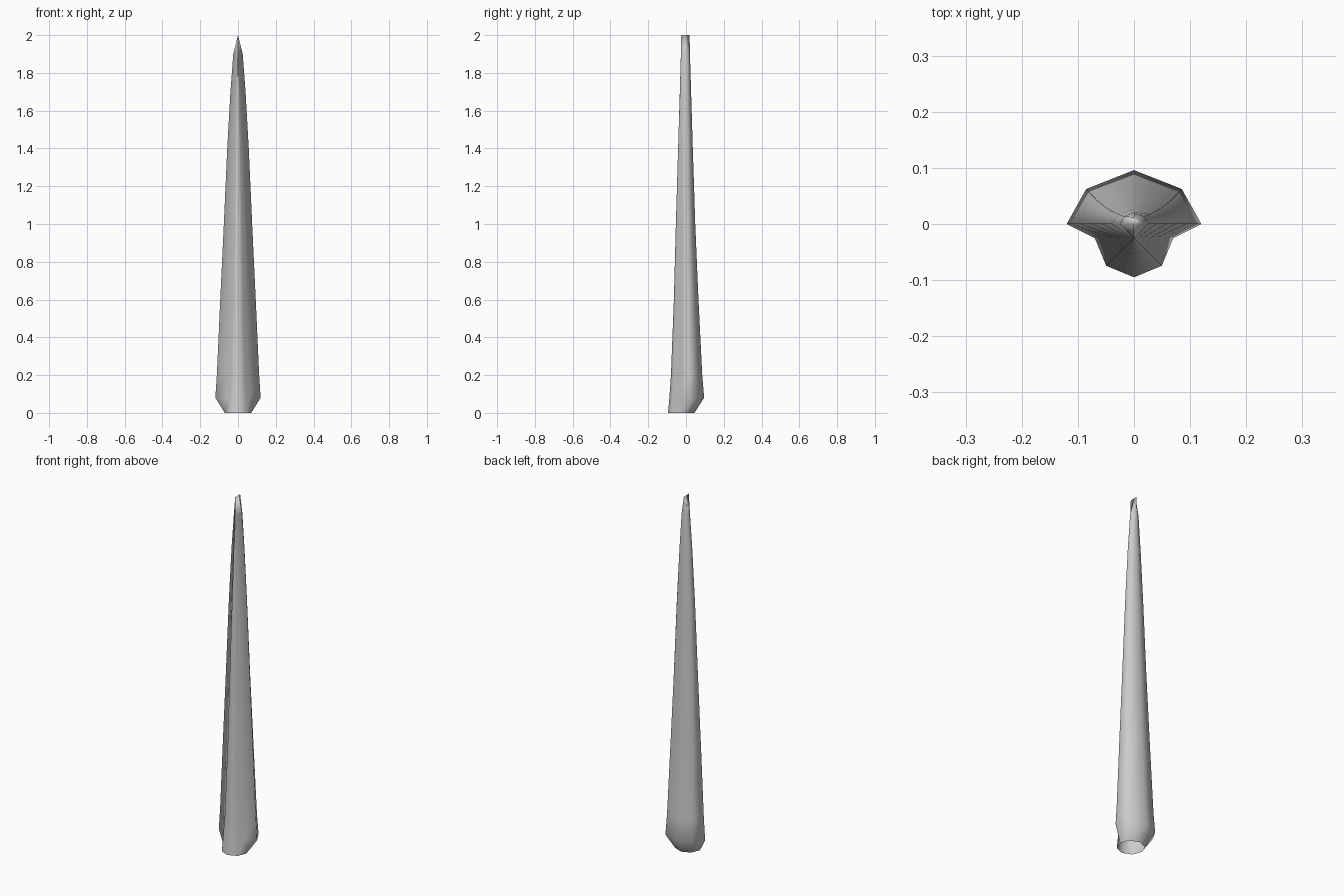
import bpy, bmesh, math

cube = bpy.data.objects.get("Cube")
if cube:
    bpy.data.objects.remove(cube, do_unlink=True)

grey = bpy.data.materials.new("plain_grey")
grey.use_nodes = True
COLOUR = (0.6, 0.6, 0.6, 1)
grey.diffuse_color = COLOUR
grey.node_tree.nodes["Principled BSDF"].inputs["Base Color"].default_value = COLOUR

# Rows up the spike: height, front lobe scale, half width at the wings, back depth
ROWS = [
    (0.08, 0.90, 0.120, 0.096),
    (0.20, 0.78, 0.112, 0.086),
    (0.60, 0.56, 0.094, 0.066),
    (1.00, 0.41, 0.075, 0.049),
    (1.40, 0.24, 0.057, 0.036),
    (1.70, 0.11, 0.040, 0.027),
    (1.90, 0.03, 0.025, 0.021),
    (2.00, 0.00, 0.000, 0.019),
]
CENTRE_Y, RADIUS = -0.025, 0.07


def on_octagon(step, scale=1.0):
    """Point on the socket octagon, counted from the front towards +x."""
    a = math.radians(45 * step)
    return (RADIUS * scale * math.sin(a), CENTRE_Y - RADIUS * scale * math.cos(a))


def full_ring(half, z):
    """Mirror a front-to-back half outline into a closed ring."""
    other = [(-x, y) for x, y in half[-2:0:-1]]
    return [(x, y, z) for x, y in half + other]


# Round open socket at the bottom, then lobe + notch + wing + back at each row
rings = [full_ring([on_octagon(i) for i in (0, 1, 2, 2, 3, 4)], 0)]
for z, s, w, b in ROWS:
    half = [on_octagon(i, s) for i in (0, 1, 2)]
    half += [(w, 0), (0.71 * w, 0.65 * b), (0, b)]
    rings.append(full_ring(half, z))

# Skin the rings and merge the points that meet at the socket and tip
bm = bmesh.new()
loops = [[bm.verts.new(p) for p in ring] for ring in rings]
n = len(loops[0])
for low, high in zip(loops, loops[1:]):
    for i in range(n):
        j = (i + 1) % n
        bm.faces.new((low[i], low[j], high[j], high[i]))
bmesh.ops.remove_doubles(bm, verts=bm.verts, dist=0.0003)
bmesh.ops.dissolve_degenerate(bm, dist=0.0003, edges=bm.edges)
bmesh.ops.recalc_face_normals(bm, faces=bm.faces)
for f in bm.faces:
    f.smooth = True

mesh = bpy.data.meshes.new("spike")
bm.to_mesh(mesh)
bm.free()
mesh.materials.append(grey)
spike = bpy.data.objects.new("spike", mesh)
bpy.context.collection.objects.link(spike)
